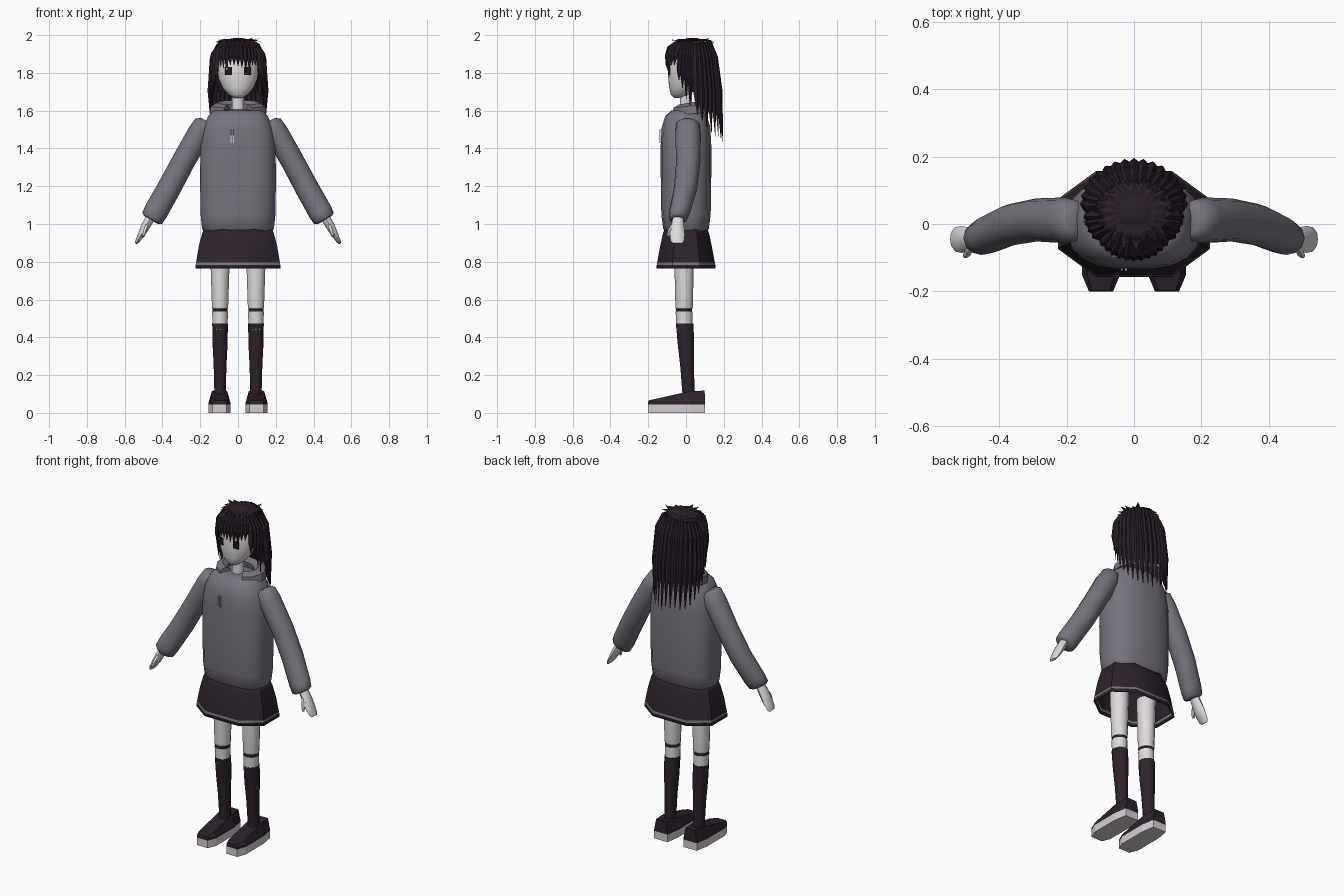
import bpy, bmesh, math, random
from mathutils import Vector

if "Cube" in bpy.data.objects:
    bpy.data.objects.remove(bpy.data.objects["Cube"])

random.seed(4)


def material(name, rgb):
    m = bpy.data.materials.new(name)
    m.diffuse_color = (*rgb, 1)
    m.use_nodes = True
    m.node_tree.nodes["Principled BSDF"].inputs["Base Color"].default_value = m.diffuse_color
    return m


GREY = material("hoodie grey", (0.19, 0.175, 0.21))
DARK = material("dark plum", (0.026, 0.016, 0.025))
HAIR = material("hair dark", (0.022, 0.013, 0.021))
SKIN = material("pale skin", (0.74, 0.71, 0.72))
SOLE = material("sole white", (0.66, 0.62, 0.65))
BLACK = material("eye black", (0.012, 0.008, 0.012))


def loft(name, rings, mats, smooth=35, band=lambda i: 0, caps=True):
    """Skin a list of equal-length point rings."""
    bm = bmesh.new()
    vs = [[bm.verts.new(p) for p in r] for r in rings]
    n = len(rings[0])
    for i in range(len(vs) - 1):
        for j in range(n):
            k = (j + 1) % n
            f = bm.faces.new((vs[i][j], vs[i][k], vs[i + 1][k], vs[i + 1][j]))
            f.material_index = band(i)
    if caps:
        bm.faces.new(vs[0]).material_index = band(0)
        bm.faces.new(vs[-1]).material_index = band(len(vs) - 2)
    bmesh.ops.recalc_face_normals(bm, faces=bm.faces)
    me = bpy.data.meshes.new(name)
    bm.to_mesh(me)
    bm.free()
    for m in mats:
        me.materials.append(m)
    ob = bpy.data.objects.new(name, me)
    bpy.context.collection.objects.link(ob)
    if smooth:
        bpy.ops.object.select_all(action='DESELECT')
        ob.select_set(True)
        bpy.context.view_layer.objects.active = ob
        bpy.ops.object.shade_smooth_by_angle(angle=math.radians(smooth))
    return ob


def oval(cx, cy, z, rx, ry, n=16, power=2.0):
    """Flat superellipse ring."""
    out = []
    for i in range(n):
        a = 2 * math.pi * (i + 0.5) / n
        c, s = math.cos(a), math.sin(a)
        out.append((cx + rx * math.copysign(abs(c) ** (2 / power), c),
                    cy + ry * math.copysign(abs(s) ** (2 / power), s), z))
    return out


def limb_ring(c, d, r_side, r_y, n=12):
    """Ring across a limb that runs along d, y being its other axis."""
    c, d = Vector(c), Vector(d).normalized()
    u = Vector((0, 1, 0)).cross(d).normalized()
    v = d.cross(u)
    return [c + u * r_side * math.cos(2 * math.pi * i / n) + v * r_y * math.sin(2 * math.pi * i / n)
            for i in range(n)]


def plate(name, x, y, z, w, h, mat):
    r = [[(x + i * w / 2, yy, z + j * h / 2) for i, j in ((-1, -1), (1, -1), (1, 1), (-1, 1))]
         for yy in (y - 0.004, y + 0.004)]
    return loft(name, r, [mat], 0)


# Hoodie body
loft("hoodie_body", [oval(0, cy, z, rx, ry, 20, 2.6) for z, cy, rx, ry in (
    (0.955, 0, 0.178, 0.105), (0.975, 0, 0.192, 0.122), (1.05, 0, 0.2, 0.132),
    (1.25, 0, 0.203, 0.135), (1.42, 0, 0.2, 0.135), (1.51, 0, 0.185, 0.13),
    (1.57, 0, 0.16, 0.112), (1.6, 0.005, 0.13, 0.085), (1.605, 0.01, 0.06, 0.05))], [GREY], 60)

# Hood lying round the neck, open at the front
hood = []
for i in range(13):
    a = math.radians(-60 + 300 * i / 12)
    back = (math.sin(a) + 1) / 2
    c = Vector((0.112 * math.cos(a), 0.028 + 0.075 * math.sin(a), 1.595 + 0.025 * back))
    o = Vector((math.cos(a), math.sin(a), 0))
    hood.append([c + o * p + Vector((0, 0, q)) for p, q in (
        (0.04, -0.025), (0.034, 0.018), (0.0, 0.036), (-0.03, 0.016), (-0.02, -0.025))])
loft("hood", hood, [GREY], 30)

# Drawstrings
for x in (-0.036, -0.024):
    plate("drawstring", x, -0.135, 1.465, 0.005, 0.07, SOLE)

# Skirt: eight-sided flare with a thin hem stripe
octagon = [(1, -.47), (1, .47), (.5, 1), (-.5, 1), (-1, .47), (-1, -.47), (-.5, -1), (.5, -1)]
skirt = loft("skirt", [[(rx * x, ry * y, z) for x, y in octagon] for z, rx, ry in (
    (0.975, 0.18, 0.112), (0.95, 0.19, 0.122), (0.88, 0.208, 0.137), (0.795, 0.222, 0.153),
    (0.783, 0.224, 0.155), (0.765, 0.226, 0.157))], [DARK, GREY], 50,
    lambda i: 1 if i == 3 else 0, caps=False)
sol = skirt.modifiers.new("thickness", 'SOLIDIFY')
sol.thickness = 0.008

# Neck and head
loft("neck", [oval(0, 0, z, 0.034, 0.034, 12) for z in (1.57, 1.72)], [SKIN])
loft("head", [oval(0, cy, z, rx, ry, 18) for z, cy, rx, ry in (
    (1.668, -0.04, 0.022, 0.024), (1.685, -0.03, 0.052, 0.05), (1.72, -0.015, 0.082, 0.074),
    (1.77, -0.002, 0.104, 0.092), (1.83, 0.002, 0.112, 0.098), (1.89, 0.008, 0.106, 0.096),
    (1.94, 0.012, 0.08, 0.075), (1.965, 0.015, 0.035, 0.035))], [SKIN], 60)

for s in (-1, 1):
    # Eyes with a small highlight
    eye = plate("eye", s * 0.05, -0.09, 1.81, 0.036, 0.042, BLACK)
    plate("eye_highlight", s * 0.05 - 0.01, -0.0945, 1.822, 0.007, 0.007, SOLE)

    # Sleeve
    path = [((.168, .01, 1.545), .032, .04), ((.178, .01, 1.53), .056, .062),
            ((.205, .011, 1.48), .063, .068), ((.29, .012, 1.33), .062, .064),
            ((.365, -.002, 1.19), .063, .062), ((.435, -.033, 1.065), .064, .056),
            ((.455, -.042, 1.03), .06, .05), ((.46, -.044, 1.022), .046, .04)]
    loft("sleeve", [limb_ring((s * x, y, z), (s * .5, -.04, -.86), a, b)
                    for (x, y, z), a, b in path], [GREY], 60)

    # Hand and thumb
    loft("hand", [limb_ring((s * x, y, z), (s * .5, -.05, -.86), a, b, 8) for (x, y, z), a, b in (
        ((.462, -.042, 1.035), .024, .028), ((.488, -.044, .99), .024, .034),
        ((.512, -.046, .945), .018, .04), ((.532, -.046, .91), .012, .036),
        ((.54, -.046, .897), .007, .024))], [SKIN], 50)
    loft("thumb", [limb_ring((s * x, y, z), (s * .3, -.4, -.86), r, r, 6) for (x, y, z), r in (
        ((.482, -.06, 1.0), .013), ((.494, -.085, .965), .012), ((.502, -.096, .935), .007))],
        [SKIN], 50)

    # Leg with a dark groove at the knee
    loft("leg", [oval(s * .095, y, z, rx, ry, 14) for z, y, rx, ry in (
        (.86, -.01, .053, .053), (.77, -.01, .051, .051), (.56, -.01, .044, .046),
        (.552, -.01, .043, .045), (.551, -.01, .041, .043), (.537, -.01, .041, .043),
        (.536, -.01, .043, .045), (.44, -.008, .04, .043))], [SKIN, DARK], 60,
        lambda i: 1 if i in (3, 4, 5) else 0)

    # Knee sock
    loft("sock", [oval(s * .095, y, z, rx, ry, 12) for z, y, rx, ry in (
        (.472, -.007, .043, .048), (.36, 0, .041, .045), (.25, .006, .035, .038),
        (.1, .013, .031, .033))], [DARK], 50)

    # Shoe: straight white sole, sloping dark upper
    half = [(.036, -.2), (.057, -.15), (.057, .02), (.044, .1)]
    plan = half + [(-x, y) for x, y in reversed(half)]

    def slope(y):
        return min(.118, .066 + (y + .2) * .22)

    base = [[(s * .098 + x, y, z) for x, y in plan] for z in (0, .045)]
    loft("sole", base, [SOLE], 0)
    top = [(s * .098 + x * .72, y * .99, slope(y)) for x, y in plan]
    loft("shoe_upper", [base[1], [(px, py, min(pz + .012, slope(py))) for px, py, pz in base[1]], top],
         [DARK], 0)


# Hair cap, leaving the face free
loft("hair_cap", [oval(0, cy, z, rx, ry, 16) for z, cy, rx, ry in (
    (1.87, .018, .118, .108), (1.92, .022, .113, .102), (1.955, .028, .09, .084),
    (1.978, .034, .055, .05), (1.985, .036, .02, .02))], [HAIR], 30)
loft("back_hair_base", [oval(0, cy, z, rx, ry, 16) for z, cy, rx, ry in (
    (1.7, .075, .105, .06), (1.8, .06, .12, .078), (1.9, .05, .118, .08), (1.95, .05, .09, .06))],
    [HAIR], 30)


def strand(name, a, pts, width, thick=0.014):
    """Tapered diamond lock; a = 0 is straight back, pts are (x radius, y radius, cy, z)."""
    side = Vector((math.cos(a), -math.sin(a), 0))
    out = Vector((math.sin(a), math.cos(a), 0.25))
    rings = []
    for (rx, ry, cy, z), k in zip(pts, (0.55, 1.0, 0.95, 0.06)):
        c = Vector((rx * math.sin(a), cy + ry * math.cos(a), z))
        w, t = side * width * k / 2, out * thick * k
        rings.append([c - w, c + t, c + w, c - t])
    loft(name, rings, [HAIR], 0)


# Long back locks
for i in range(17):
    a = math.radians(-88 + 11 * i)
    edge = abs(a) / math.radians(88)
    tip = 1.42 + 0.16 * edge ** 2 + random.uniform(0, 0.06) * (1 - edge)
    strand("back_lock", a, [(.105, .075, .05, 1.972 - .02 * edge), (.135, .105, .05, 1.88),
                            (.148, .125, .055, 1.7), (.148, .14, .055, tip)], 0.044)

# Side locks, shortening towards the face
for s in (-1, 1):
    for deg, tip in ((94, 1.62), (104, 1.66), (114, 1.72), (124, 1.76)):
        strand("side_lock", math.radians(s * deg),
               [(.09, .08, .03, 1.965), (.13, .105, .03, 1.9), (.138, .115, .03, 1.82),
                (.135, .12, .03, tip)], 0.036)

# Fringe
for i in range(11):
    a = math.radians(180 - 50 + 10 * i)
    strand("fringe_lock", a, [(.07, .07, .03, 1.975), (.112, .112, .022, 1.935),
                              (.122, .124, .022, 1.89), (.118, .124, .018, random.uniform(1.79, 1.85))],
           0.03, 0.01)

# Short tufts round the crown
for i in range(20):
    a = math.radians(18 * i + random.uniform(-4, 4))
    strand("crown_tuft", a, [(.03, .03, .035, 1.978), (.06, .06, .035, 1.978),
                             (.085, .08, .035, 1.972), (.118, .115, .035, random.uniform(1.95, 1.992))],
           0.032, 0.01)
